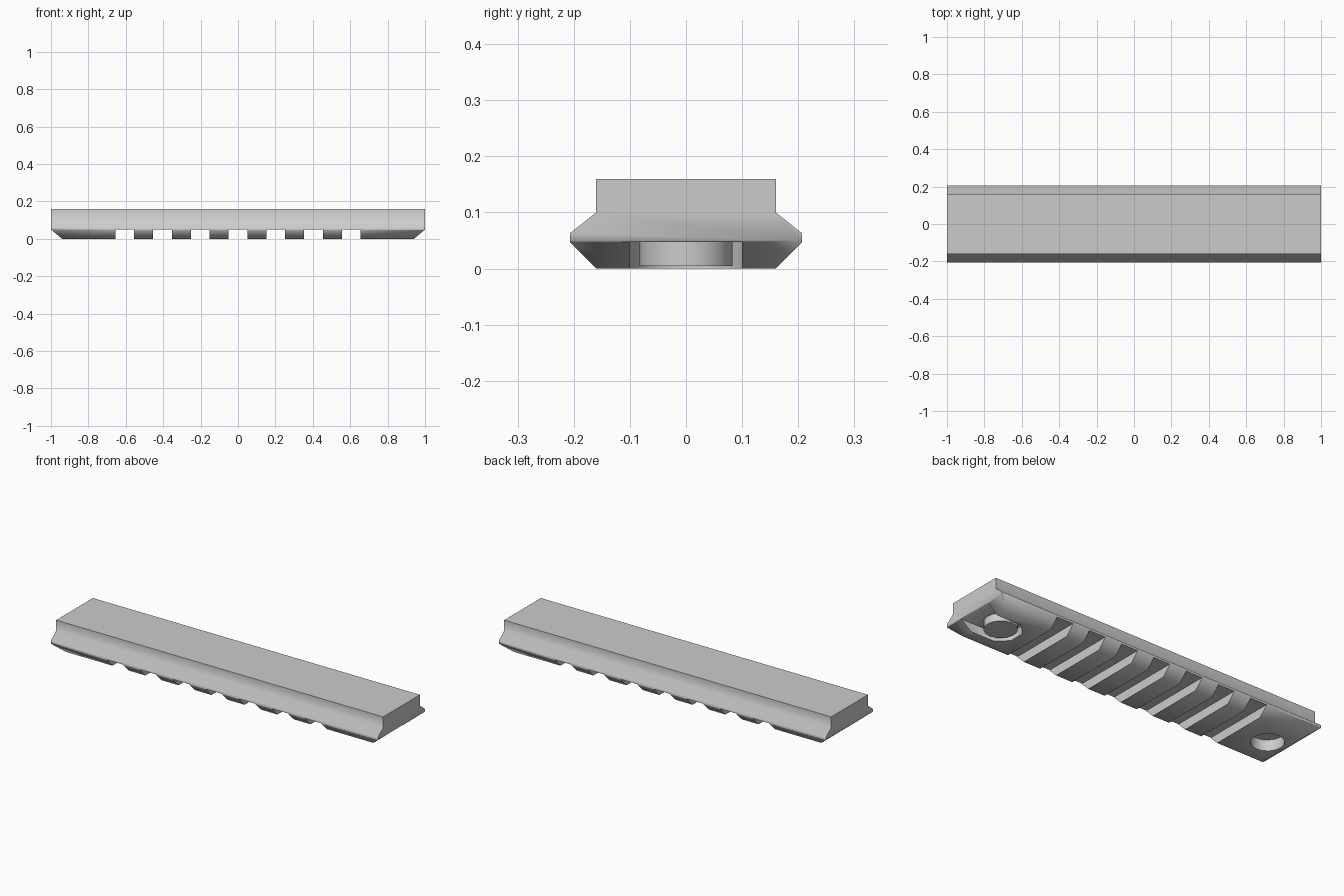
import bpy, bmesh, math

old = bpy.data.objects.get("Cube")
if old:
    bpy.data.objects.remove(old, do_unlink=True)

grey = bpy.data.materials.new("light_grey")
grey.use_nodes = True
grey.diffuse_color = (0.6, 0.6, 0.6, 1)
grey.node_tree.nodes["Principled BSDF"].inputs["Base Color"].default_value = (0.6, 0.6, 0.6, 1)


def prism(name, points, axis, start, end):
    """Extrude a flat outline along one axis."""
    place = {"x": lambda a, b, t: (t, a, b),
             "y": lambda a, b, t: (a, t, b),
             "z": lambda a, b, t: (a, b, t)}[axis]
    bm = bmesh.new()
    face = bm.faces.new([bm.verts.new(place(a, b, start)) for a, b in points])
    out = bmesh.ops.extrude_face_region(bm, geom=[face])
    shift = place(0, 0, end - start)
    bmesh.ops.translate(bm, vec=shift, verts=[v for v in out["geom"] if isinstance(v, bmesh.types.BMVert)])
    bmesh.ops.recalc_face_normals(bm, faces=bm.faces)
    mesh = bpy.data.meshes.new(name)
    bm.to_mesh(mesh)
    bm.free()
    mesh.materials.append(grey)
    obj = bpy.data.objects.new(name, mesh)
    bpy.context.collection.objects.link(obj)
    return obj


def ring(x, radius, sides, turn=0.0):
    return [(x + radius * math.cos(turn + i * math.tau / sides),
             radius * math.sin(turn + i * math.tau / sides)) for i in range(sides)]


def cut(target, cutter):
    cutter.hide_render = True
    mod = target.modifiers.new("cut", "BOOLEAN")
    mod.operation = "DIFFERENCE"
    mod.solver = "EXACT"
    mod.object = cutter
    bpy.context.view_layer.objects.active = target
    bpy.ops.object.modifier_apply(modifier=mod.name)
    bpy.data.objects.remove(cutter, do_unlink=True)


def smooth(obj):
    bpy.ops.object.select_all(action="DESELECT")
    obj.select_set(True)
    bpy.context.view_layer.objects.active = obj
    bpy.ops.object.shade_smooth_by_angle(angle=math.radians(60))


# Rail body: one mirrored cross-section run along the length
half = [(0.16, 0), (0.207, 0.047), (0.207, 0.063), (0.16, 0.10), (0.16, 0.16)]
profile = half + [(-y, z) for y, z in reversed(half)]
rail = prism("rail_body", profile, "x", -1, 1)

# Sloped undersides at both ends
for s in (-1, 1):
    cut(rail, prism("end_slope", [(s * 1.06, 0.1), (s * 0.88, -0.05), (s * 1.06, -0.05)], "y", -0.3, 0.3))

# Seven cross slots
for i in range(-3, 4):
    x = i * 0.202
    cut(rail, prism("slot", [(x - 0.05, -0.05), (x + 0.05, -0.05), (x + 0.05, 0.05), (x - 0.05, 0.05)],
                    "y", -0.3, 0.3))

# Open-ended pocket, and a plain round hole at the other end
pocket = [(1.1, 0.1), (0.795, 0.1), (0.735, 0.044), (0.735, -0.044), (0.795, -0.1), (1.1, -0.1)]
cut(rail, prism("pocket", pocket, "z", -0.05, 0.047))
cut(rail, prism("hole", ring(-0.836, 0.083, 16), "z", -0.05, 0.06))
smooth(rail)

# Fastener head standing inside the pocket
head = prism("fastener_head", ring(0.836, 0.083, 16), "z", 0.005, 0.06)
smooth(head)
